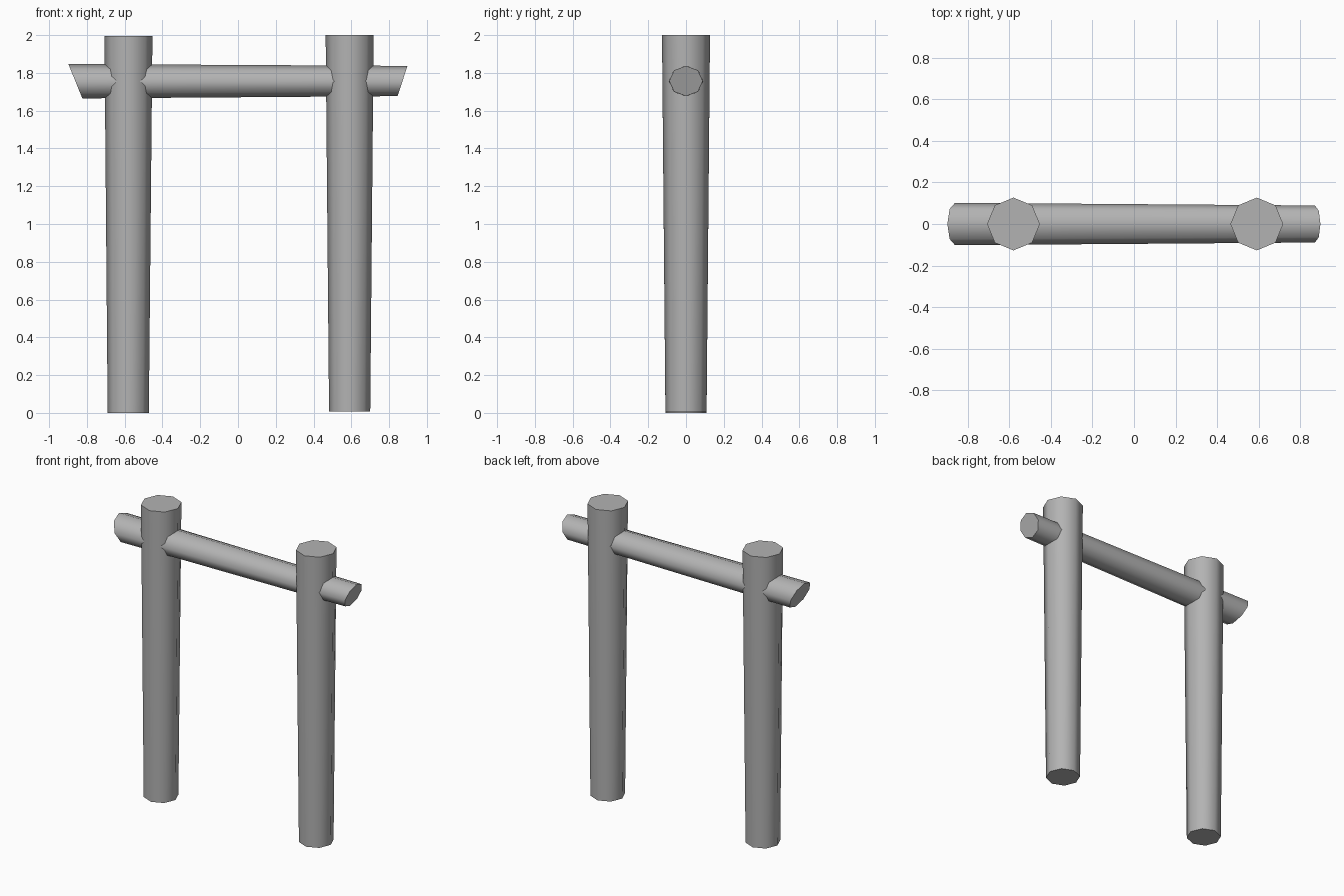
import bpy, bmesh
from math import sin, cos, tau, radians

if "Cube" in bpy.data.objects:
    bpy.data.objects.remove(bpy.data.objects["Cube"])

SIDES = 8

# Dark grey timber
timber = bpy.data.materials.new("dark_timber")
timber.diffuse_color = (0.45, 0.45, 0.45, 1.0)
timber.use_nodes = True
timber.node_tree.nodes["Principled BSDF"].inputs["Base Color"].default_value = timber.diffuse_color


def log(name, ring_a, ring_b):
    """Capped eight-sided log between two rings of points."""
    bm = bmesh.new()
    a = [bm.verts.new(p) for p in ring_a]
    b = [bm.verts.new(p) for p in ring_b]
    for i in range(SIDES):
        j = (i + 1) % SIDES
        bm.faces.new((a[i], a[j], b[j], b[i]))
    bm.faces.new(a[::-1])
    bm.faces.new(b)
    bmesh.ops.recalc_face_normals(bm, faces=bm.faces)
    mesh = bpy.data.meshes.new(name)
    bm.to_mesh(mesh)
    bm.free()
    mesh.materials.append(timber)
    obj = bpy.data.objects.new(name, mesh)
    bpy.context.collection.objects.link(obj)
    # smooth sides, crisp end cuts
    bpy.ops.object.select_all(action='DESELECT')
    obj.select_set(True)
    bpy.context.view_layer.objects.active = obj
    bpy.ops.object.shade_smooth_by_angle(angle=radians(55))
    return obj


def level_ring(x, z, r):
    return [(x + r * cos(tau * i / SIDES), r * sin(tau * i / SIDES), z)
            for i in range(SIDES)]


def cut_ring(x_mid, slant, z, ry, rz):
    """Upright ring, sheared along x for a slanted saw cut."""
    return [(x_mid + slant * sin(tau * i / SIDES),
             ry * cos(tau * i / SIDES),
             z + rz * sin(tau * i / SIDES)) for i in range(SIDES)]


# Posts, slightly wider at the top
log("left_post", level_ring(-0.581, 0.0, 0.109), level_ring(-0.580, 1.995, 0.127))
log("right_post", level_ring(0.591, 0.007, 0.109), level_ring(0.591, 2.0, 0.127))

# Crossbeam, tapering to the right, with slanted ends
log("crossbeam",
    cut_ring(-0.861, -0.037, 1.756, 0.102, 0.091),
    cut_ring(0.871, 0.026, 1.757, 0.089, 0.08))
